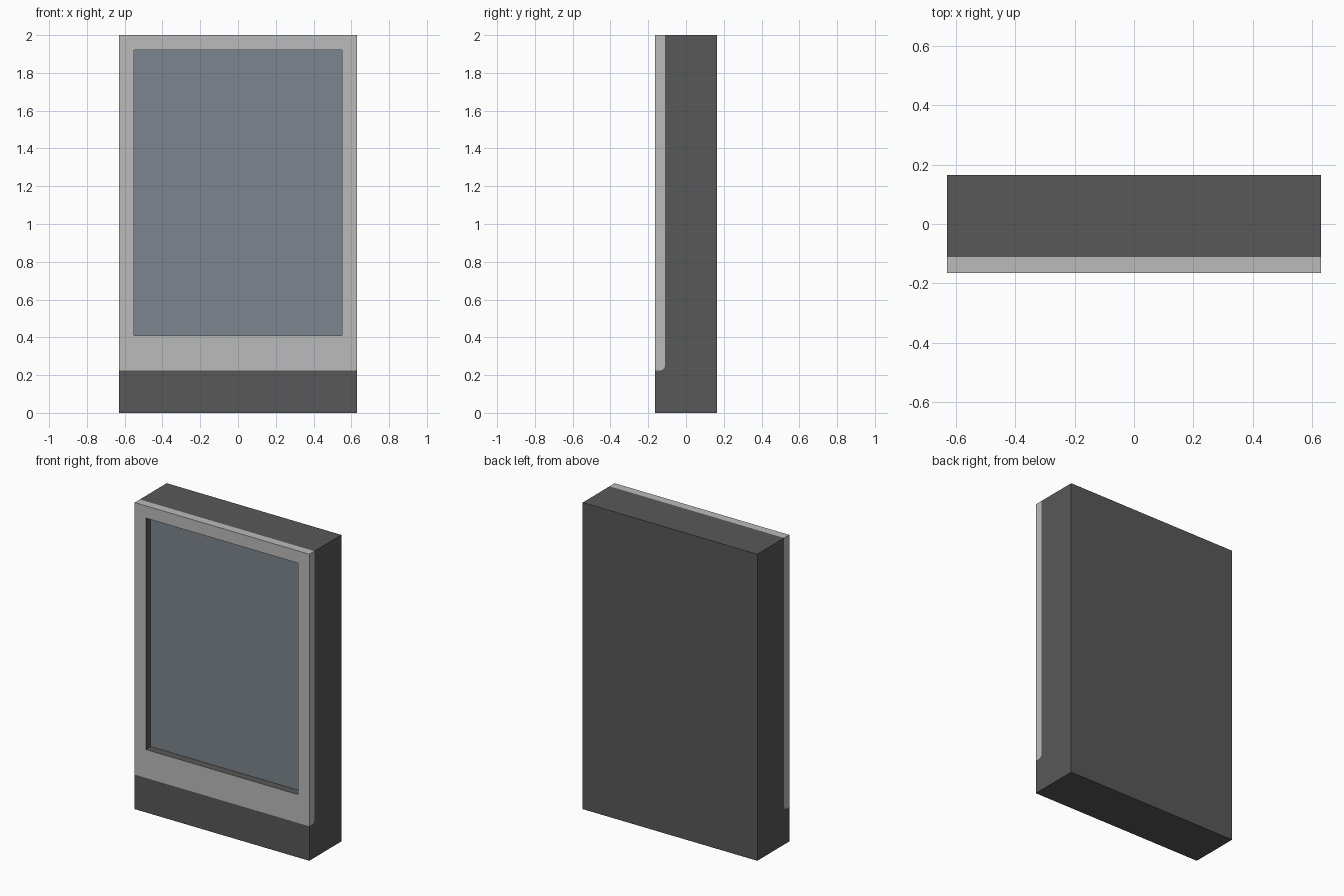
import bpy, bmesh, math

if "Cube" in bpy.data.objects:
    bpy.data.objects.remove(bpy.data.objects["Cube"])

W, D, H = 0.63, 0.165, 2.0          # half width, half depth, height
SEAM_Y, SEAM_Z, R = -0.112, 0.225, 0.025   # bezel back, bezel bottom, corner radius


def material(name, rgb):
    m = bpy.data.materials.new(name)
    m.diffuse_color = (*rgb, 1)
    m.use_nodes = True
    m.node_tree.nodes["Principled BSDF"].inputs["Base Color"].default_value = m.diffuse_color
    return m


dark = material("dark_grey", (0.098, 0.098, 0.098))
light = material("light_grey", (0.497, 0.497, 0.497))
glass = material("blue_grey_screen", (0.205, 0.235, 0.266))


def extrude_profile(bm, profile):
    """Extrude a (y, z) outline across the full width."""
    face = bm.faces.new([bm.verts.new((-W, y, z)) for y, z in profile])
    out = bmesh.ops.extrude_face_region(bm, geom=[face])
    for v in out["geom"]:
        if isinstance(v, bmesh.types.BMVert):
            v.co.x = W
    bmesh.ops.recalc_face_normals(bm, faces=bm.faces[:])


def finish(bm, name, mats):
    me = bpy.data.meshes.new(name)
    bm.to_mesh(me)
    bm.free()
    for m in mats:
        me.materials.append(m)
    ob = bpy.data.objects.new(name, me)
    bpy.context.collection.objects.link(ob)
    return ob


# rounded seam between casing and bezel, from back edge to bottom edge
seam = [(SEAM_Y - R + R * math.cos(a), SEAM_Z + R - R * math.sin(a))
        for a in (i * math.pi / 12 for i in range(7))]

# dark casing with a notch for the bezel
bm = bmesh.new()
extrude_profile(bm, [(-D, 0), (D, 0), (D, H), (SEAM_Y, H)] + seam + [(-D, SEAM_Z)])
finish(bm, "casing", [dark])

# light bezel with a recessed screen
bm = bmesh.new()
extrude_profile(bm, [(-D, H), (SEAM_Y, H)] + seam + [(-D, SEAM_Z)])
front = min(bm.faces, key=lambda f: f.calc_center_median().y)
mid_z = front.calc_center_median().z
bmesh.ops.inset_region(bm, faces=[front], thickness=0.05)
for v in front.verts:                # opening
    v.co.x = math.copysign(0.55, v.co.x)
    v.co.z = 1.92 if v.co.z > mid_z else 0.41
walls = bmesh.ops.inset_region(bm, faces=[front], thickness=0.0, depth=0.0)["faces"]
for v in front.verts:                # push the screen back
    v.co.x = math.copysign(0.55, v.co.x)
    v.co.y = -0.114
    v.co.z = 1.92 if v.co.z > mid_z else 0.41
for f in walls:
    f.material_index = 1
front.material_index = 2
bm.normal_update()
finish(bm, "bezel_and_screen", [light, dark, glass])
